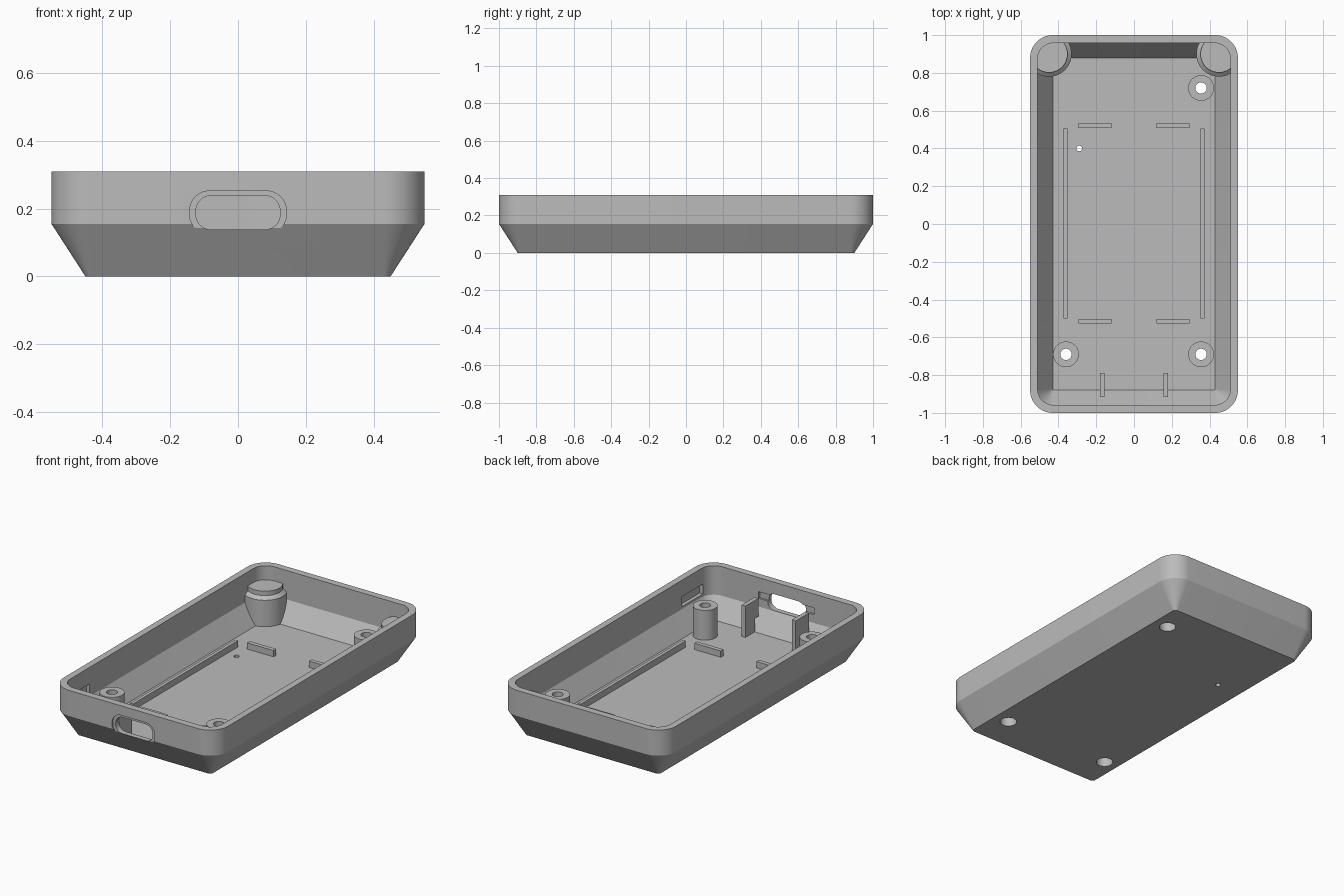
import bpy, bmesh, math
from mathutils import Vector

if "Cube" in bpy.data.objects:
    bpy.data.objects.remove(bpy.data.objects["Cube"], do_unlink=True)

grey = bpy.data.materials.new("plain grey")
grey.use_nodes = True
COLOUR = (0.5, 0.5, 0.5, 1)
grey.diffuse_color = COLOUR
grey.node_tree.nodes["Principled BSDF"].inputs["Base Color"].default_value = COLOUR


def rounded(hx, hy, r, seg=16):
    """Outline of a rounded rectangle, counter-clockwise."""
    pts = []
    for q, (sx, sy) in enumerate([(1, 1), (-1, 1), (-1, -1), (1, -1)]):
        for i in range(seg + 1):
            a = math.pi / 2 * (q + i / seg)
            pts.append((sx * (hx - r) + r * math.cos(a), sy * (hy - r) + r * math.sin(a)))
    return pts


def finish(name, bm):
    bmesh.ops.recalc_face_normals(bm, faces=bm.faces)
    mesh = bpy.data.meshes.new(name)
    bm.to_mesh(mesh)
    bm.free()
    mesh.materials.append(grey)
    obj = bpy.data.objects.new(name, mesh)
    bpy.context.collection.objects.link(obj)
    return obj


def loft(name, loops, ring=False):
    """Skin between equal loops; cap the ends, or join last to first for a ring."""
    bm = bmesh.new()
    rows = [[bm.verts.new(p) for p in loop] for loop in loops]
    n = len(rows[0])
    pairs = list(zip(rows, rows[1:]))
    if ring:
        pairs.append((rows[-1], rows[0]))
    else:
        bm.faces.new(rows[0])
        bm.faces.new(rows[-1])
    for a, b in pairs:
        for i in range(n):
            j = (i + 1) % n
            bm.faces.new((a[i], a[j], b[j], b[i]))
    return finish(name, bm)


def tray_solid(name, rings):
    return loft(name, [[(x, y, z) for x, y in rounded(hx, hy, r)] for hx, hy, r, z in rings])


def lathe(name, x, y, profile, ring=False, seg=48):
    loops = [[(x + r * math.cos(math.tau * i / seg), y + r * math.sin(math.tau * i / seg), z)
              for i in range(seg)] for r, z in profile]
    return loft(name, loops, ring)


def box(name, lo, hi):
    bm = bmesh.new()
    bmesh.ops.create_cube(bm, size=1)
    lo, hi = Vector(lo), Vector(hi)
    for v in bm.verts:
        v.co = Vector((v.co[k] + 0.5) * (hi[k] - lo[k]) + lo[k] for k in range(3))
    return finish(name, bm)


def port(name, hx, hz, r, y0, y1, zc=0.188):
    """Rounded prism running through the front wall."""
    return loft(name, [[(x, y, zc + z) for x, z in rounded(hx, hz, r)] for y in (y0, y1)])


def boolean(obj, cutter, op="DIFFERENCE"):
    mod = obj.modifiers.new("cut", "BOOLEAN")
    mod.operation, mod.object, mod.solver = op, cutter, "EXACT"
    bpy.context.view_layer.objects.active = obj
    bpy.ops.object.modifier_apply(modifier=mod.name)
    bpy.data.objects.remove(cutter, do_unlink=True)


FLOOR = 0.02
BASE = 0.012   # parts start slightly inside the floor
parts = []

# Hollow shell with tapered lower half
shell = tray_solid("shell", [(0.55, 1, 0.12, 0.31), (0.55, 1, 0.12, 0.155), (0.45, 0.9, 0.02, 0)])
boolean(shell, tray_solid("cavity", [(0.51, 0.958, 0.083, 0.4), (0.51, 0.958, 0.083, 0.135),
                                     (0.43, 0.878, 0.003, FLOOR)]))
parts.append(shell)

# Front port with shallow outer recess and inner groove
boolean(shell, port("port_hole", 0.124, 0.05, 0.045, -1.1, -0.85))
boolean(shell, port("port_recess", 0.143, 0.064, 0.06, -1.1, -0.992))
boolean(shell, box("port_groove", (-0.185, -0.97, 0.185), (0.185, -0.94, 0.225)))

# Side wall pockets
for s in (-1, 1):
    xs = sorted((s * 0.49, s * 0.532))
    boolean(shell, box("pocket", (xs[0], -0.89, 0.15), (xs[1], -0.69, 0.21)))

# Small floor hole
boolean(shell, lathe("pin_hole", -0.29, 0.4, [(0.015, -0.1), (0.015, 0.1)]))

# Screw bosses with counterbore from below
for name, x, y in (("boss_back_left", 0.355, 0.72), ("boss_front_left", 0.355, -0.69),
                   ("boss_front_right", -0.36, -0.69)):
    boolean(shell, lathe("counterbore", x, y, [(0.047, -0.1), (0.047, 0.1)]))
    parts.append(lathe(name, x, y, [(0.068, BASE), (0.068, 0.2), (0.03, 0.2), (0.03, 0.1),
                                    (0.047, 0.1), (0.047, BASE)], ring=True))

# Stepped corner posts at the back, trimmed to the walls
for side, s in (("left", 1), ("right", -1)):
    post = lathe("corner_post_" + side, s * 0.45, 0.9,
                 [(0.12, BASE), (0.12, 0.18), (0.098, 0.198), (0.098, 0.225)])
    boolean(post, tray_solid("trim", [(0.525, 0.973, 0.1, 0.4), (0.525, 0.973, 0.1, 0.145),
                                      (0.44, 0.888, 0.015, 0)]), "INTERSECT")
    parts.append(post)

# Floor rails, cross tabs and port fins
for side, s in (("left", 1), ("right", -1)):
    x = s * 0.362
    parts.append(box("rail_" + side, (x - 0.01, -0.5, BASE), (x + 0.01, 0.505, 0.058)))
    for end, y in (("back", 0.522), ("front", -0.515)):
        x = s * 0.207
        parts.append(box(f"tab_{end}_{side}", (x - 0.088, y - 0.013, BASE),
                         (x + 0.088, y + 0.013, 0.058)))
    x = s * 0.168
    parts.append(box("fin_" + side, (x - 0.013, -0.915, 0.1), (x + 0.013, -0.79, 0.21)))
    parts.append(box("fin_foot_" + side, (x - 0.013, -0.882, BASE), (x + 0.013, -0.79, 0.1)))

# Smooth curved surfaces, crisp edges
bpy.ops.object.select_all(action="DESELECT")
for obj in parts:
    obj.select_set(True)
bpy.context.view_layer.objects.active = shell
bpy.ops.object.shade_smooth_by_angle(angle=math.radians(28))
